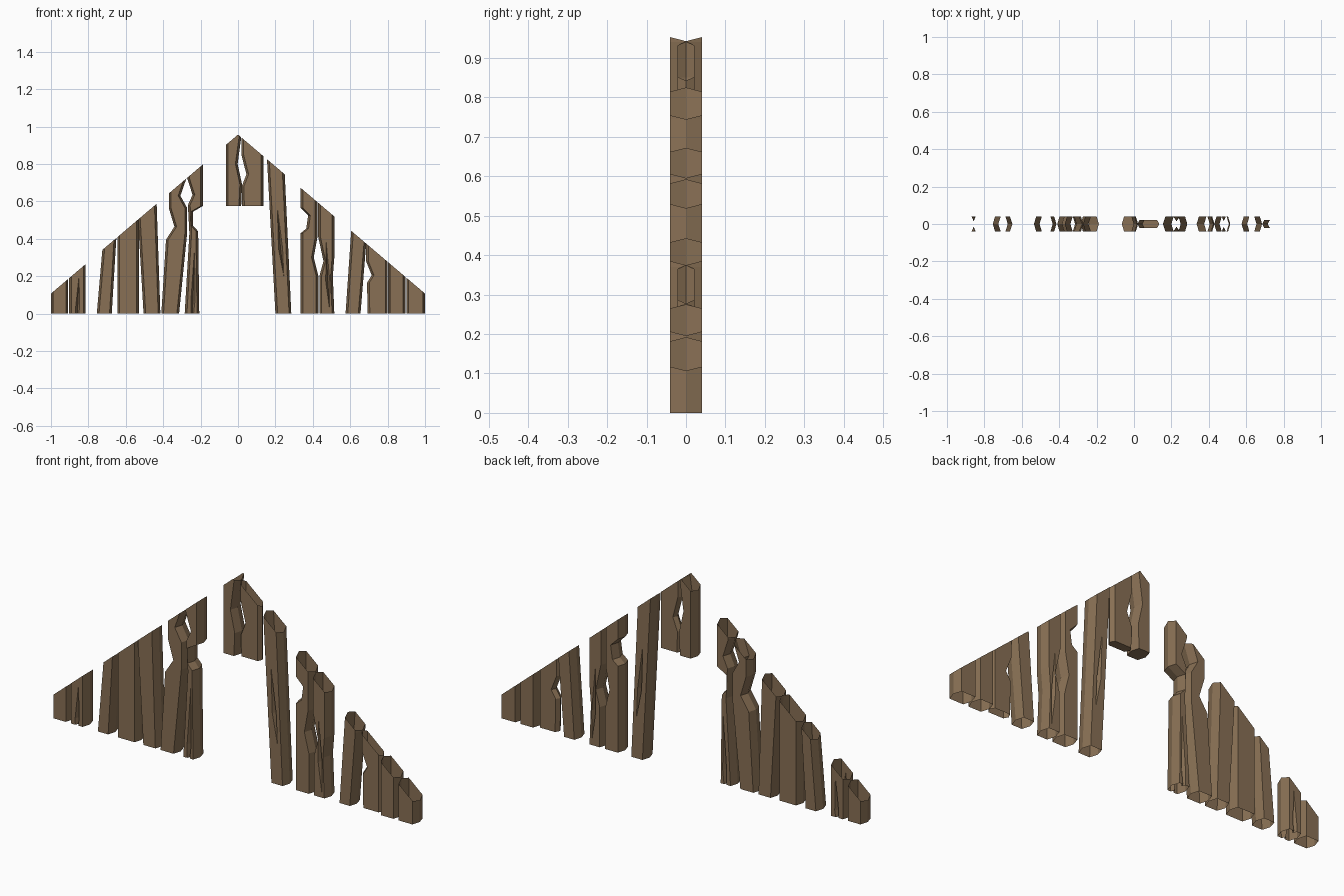
import bpy, bmesh
from mathutils import Vector

if "Cube" in bpy.data.objects:
    bpy.data.objects.remove(bpy.data.objects["Cube"])

wood = bpy.data.materials.new("weathered_brown_wood")
wood.diffuse_color = (0.25, 0.163, 0.09, 1)
wood.use_nodes = True
wood.node_tree.nodes["Principled BSDF"].inputs["Base Color"].default_value = wood.diffuse_color


def edge_x(pts, z):
    """x of a polyline edge at height z (held constant past its ends)"""
    if z <= pts[0][1]:
        return pts[0][0]
    for (xa, za), (xb, zb) in zip(pts, pts[1:]):
        if z <= zb:
            return xa + (xb - xa) * (z - za) / (zb - za)
    return pts[-1][0]


def finish(name, bm):
    me = bpy.data.meshes.new(name)
    bmesh.ops.recalc_face_normals(bm, faces=bm.faces)
    bm.to_mesh(me)
    bm.free()
    me.materials.append(wood)
    ob = bpy.data.objects.new(name, me)
    bpy.context.collection.objects.link(ob)
    return ob


def crack_cutter(x0, z0, x1, z1, side, t, w=0.011, depth=0.025):
    """thin spindle that carves a split into a plank face"""
    bm = bmesh.new()
    xm, zm = (x0 + x1) / 2, z0 + (z1 - z0) * 0.4
    y = side * t
    for p in ((x0, y, z0), (x1, y, z1), (xm - w, y, zm), (xm + w, y, zm),
              (xm, y - depth, zm), (xm, y + depth, zm)):
        bm.verts.new(p)
    bmesh.ops.convex_hull(bm, input=bm.verts)
    ob = finish("crack_cutter", bm)
    ob.hide_render = True
    return ob


def plank(name, left, right, t=0.04, cracks=(), b=0.012):
    """hexagonal board lofted between two edge outlines, trimmed to the gable"""
    z0 = left[0][1]
    zs = sorted({p[1] for p in left + right})
    zs.append(zs[-1] + 0.12)
    bm = bmesh.new()
    rings = []
    for z in zs:
        l, r = edge_x(left, z), edge_x(right, z)
        sec = ((l, 0), (l + b, -t), (r - b, -t), (r, 0), (r - b, t), (l + b, t))
        rings.append([bm.verts.new((x, y, z)) for x, y in sec])
    for lo, hi in zip(rings, rings[1:]):
        for i in range(6):
            j = (i + 1) % 6
            bm.faces.new((lo[i], lo[j], hi[j], hi[i]))
    bm.faces.new(rings[0][::-1])
    bm.faces.new(rings[-1])
    ob = finish(name, bm)
    # splits in the front and back faces
    cutters = [crack_cutter(*c, s, t) for c in cracks for s in (-1, 1)]
    for c in cutters:
        m = ob.modifiers.new("split", 'BOOLEAN')
        m.object, m.operation, m.solver = c, 'DIFFERENCE', 'EXACT'
    if cutters:
        bpy.context.view_layer.update()
        ev = ob.evaluated_get(bpy.context.evaluated_depsgraph_get())
        me = bpy.data.meshes.new_from_object(ev)
        ob.modifiers.clear()
        ob.data = me
        for c in cutters:
            bpy.data.objects.remove(c)
    # trim along both roof slopes, ends left open
    bm = bmesh.new()
    bm.from_mesh(ob.data)
    for s in (-1, 1):
        bmesh.ops.bisect_plane(bm, geom=bm.verts[:] + bm.edges[:] + bm.faces[:],
                               plane_co=(0, 0, 0.957), plane_no=Vector((s * 0.85, 0, 1)).normalized(),
                               clear_outer=True)
    if z0 == 0:
        low = [f for f in bm.faces if all(v.co.z < 1e-4 for v in f.verts)]
        bmesh.ops.delete(bm, geom=low, context='FACES')
    bmesh.ops.dissolve_limit(bm, angle_limit=0.01, verts=bm.verts, edges=bm.edges)
    bm.to_mesh(ob.data)
    bm.free()


# left wall, outside to middle
plank("left_end_board", [(-1, 0), (-1, .12)], [(-.908, 0), (-.908, .19)])
plank("left_split_board", [(-.903, 0), (-.903, .19)], [(-.815, 0), (-.815, .27)],
      cracks=[(-.865, -.08, -.85, .2)])
plank("left_leaning_board", [(-.755, 0), (-.725, .345)], [(-.675, 0), (-.65, .41)])
plank("left_straight_board", [(-.645, 0), (-.645, .41)], [(-.53, 0), (-.53, .51)])
plank("left_tilted_board", [(-.505, 0), (-.535, .51)], [(-.415, 0), (-.435, .59)])
plank("left_crooked_board",
      [(-.41, 0), (-.385, .395), (-.34, .465), (-.37, .565), (-.37, .65)],
      [(-.315, 0), (-.272, .43), (-.272, .565), (-.308, .63), (-.275, .725)])
plank("left_doorway_board",
      [(-.285, 0), (-.26, .43), (-.268, .58), (-.243, .635), (-.272, .725)],
      [(-.207, 0), (-.213, .44), (-.24, .47), (-.24, .545), (-.188, .575), (-.188, .8)],
      cracks=[(-.25, -.12, -.232, .35)])

# short boards above the doorway
plank("lintel_left_board", [(-.065, .575), (-.065, .9)],
      [(.017, .575), (.022, .69), (-.002, .80), (.017, .94)])
plank("lintel_right_board", [(.022, .575), (.02, .68), (.045, .745), (.018, .85), (.018, .94)],
      [(.135, .575), (.135, .84)], t=.022)

# right wall, middle to outside
plank("right_doorway_board", [(.2, 0), (.155, .825)], [(.285, 0), (.25, .745)],
      cracks=[(.245, .2, .21, .57)])
plank("right_notched_board",
      [(.335, 0), (.335, .43), (.365, .455), (.375, .525), (.335, .565), (.335, .67)],
      [(.43, 0), (.43, .2), (.405, .3), (.425, .41), (.425, .6)])
plank("right_split_board",
      [(.435, 0), (.435, .2), (.457, .28), (.429, .41), (.429, .59)],
      [(.515, 0), (.507, .2), (.515, .3), (.515, .52)],
      cracks=[(.49, .02, .47, .4)])
plank("right_leaning_board", [(.575, 0), (.605, .44)], [(.655, 0), (.685, .37)])
plank("right_thin_board",
      [(.693, 0), (.69, .165), (.715, .205), (.685, .28), (.685, .37)],
      [(.8, 0), (.8, .27)], t=.022)
plank("right_plain_board", [(.802, 0), (.802, .27)], [(.895, 0), (.895, .19)])
plank("right_end_board", [(.9, 0), (.9, .19)], [(1, 0), (1, .1)])
